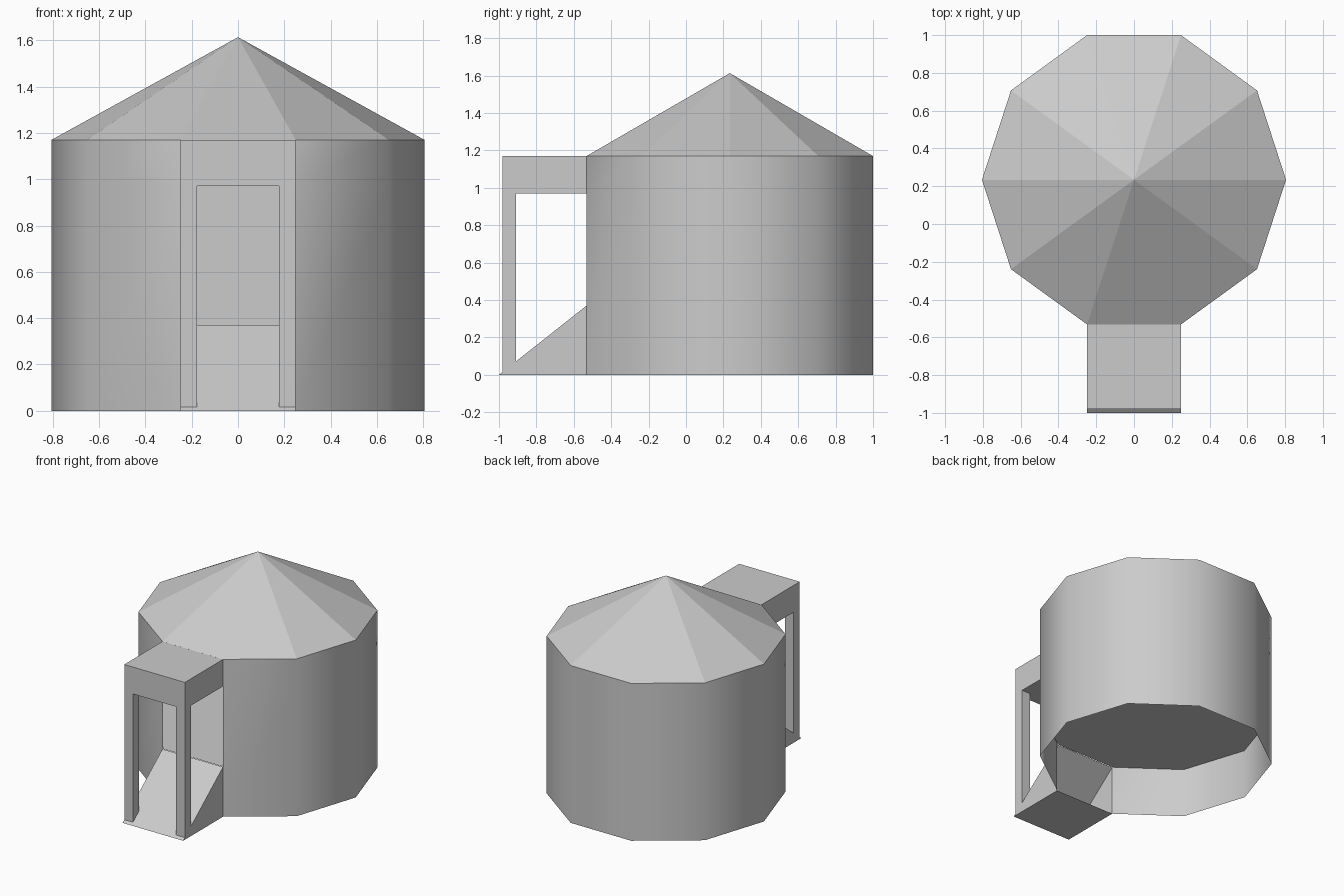
import bpy, bmesh
from math import cos, sin, pi, radians

if "Cube" in bpy.data.objects:
    bpy.data.objects.remove(bpy.data.objects["Cube"])

SIDES, RADIUS, CENTRE_Y = 10, 0.805, 0.234
EAVES, APEX, FLOOR, CEILING, LINTEL = 1.17, 1.613, 0.37, 1.0, 0.97
HALF, WALL_Y = 0.249, -0.532          # porch half width, entrance wall
TOE_Y, PORCH_Y, POST_Y = -1.0, -0.98, -0.91
FRONT = 7                             # index of the side facing the porch

plaster = bpy.data.materials.new("light_grey")
plaster.use_nodes = True
grey = (0.6, 0.6, 0.6, 1)
plaster.diffuse_color = grey
plaster.node_tree.nodes["Principled BSDF"].inputs["Base Color"].default_value = grey


def add_object(name, bm, smooth=False):
    mesh = bpy.data.meshes.new(name)
    bm.to_mesh(mesh)
    bm.free()
    mesh.materials.append(plaster)
    ob = bpy.data.objects.new(name, mesh)
    bpy.context.collection.objects.link(ob)
    if smooth:
        bpy.ops.object.select_all(action="DESELECT")
        ob.select_set(True)
        bpy.context.view_layer.objects.active = ob
        bpy.ops.object.shade_smooth_by_angle(angle=radians(40))
    return ob


def ring(bm, z, radius=RADIUS):
    return [bm.verts.new((radius * cos(2 * pi * i / SIDES),
                          CENTRE_Y + radius * sin(2 * pi * i / SIDES), z))
            for i in range(SIDES)]


def extruded_profile(name, profile, x0, x1, open_edge=None):
    """Side profile of (y, z) points drawn out along x."""
    bm = bmesh.new()
    a, b = [[bm.verts.new((x, y, z)) for y, z in profile] for x in (x0, x1)]
    bm.faces.new(a)
    bm.faces.new(b[::-1])
    for i in range(len(a)):
        j = (i + 1) % len(a)
        if i != open_edge:
            bm.faces.new((a[j], a[i], b[i], b[j]))
    bmesh.ops.recalc_face_normals(bm, faces=bm.faces)
    return add_object(name, bm)


# Outer walls, open at the entrance up to the lintel
bm = bmesh.new()
low, mid, high = ring(bm, 0), ring(bm, LINTEL), ring(bm, EAVES)
for i in range(SIDES):
    j = (i + 1) % SIDES
    if i == FRONT:
        bm.faces.new((mid[i], mid[j], high[j], high[i]))
    else:
        bm.faces.new((low[i], low[j], mid[j], mid[i]))
        bm.faces.new((mid[i], mid[j], high[j], high[i]))
add_object("outer_walls", bm, smooth=True)

# Room lining with raised floor and ceiling, facing inward
bm = bmesh.new()
inner = RADIUS - 0.004
low, high = ring(bm, FLOOR, inner), ring(bm, CEILING, inner)
for i in range(SIDES):
    j = (i + 1) % SIDES
    if i != FRONT:
        bm.faces.new((low[j], low[i], high[i], high[j]))
bm.faces.new(low)
bm.faces.new(high[::-1])
add_object("room_interior", bm)

# Faceted conical roof
bm = bmesh.new()
eaves = ring(bm, EAVES)
tip = bm.verts.new((0, CENTRE_Y, APEX))
for i in range(SIDES):
    bm.faces.new((eaves[i], eaves[(i + 1) % SIDES], tip))
add_object("roof", bm)

# Entrance ramp, a wedge left open where it meets the hollow base
extruded_profile("ramp", [(TOE_Y, 0), (WALL_Y, 0), (WALL_Y, FLOOR)],
                 -HALF, HALF, open_edge=1)

# Flat porch roof
extruded_profile("porch_roof", [(PORCH_Y, LINTEL), (WALL_Y, LINTEL),
                                (WALL_Y, EAVES), (PORCH_Y, EAVES)], -HALF, HALF)


# Porch posts standing on the ramp slope
def slope(y):
    return FLOOR * (y - TOE_Y) / (WALL_Y - TOE_Y)


for name, side in (("left_post", 1), ("right_post", -1)):
    extruded_profile(name, [(PORCH_Y, slope(PORCH_Y)), (POST_Y, slope(POST_Y)),
                            (POST_Y, LINTEL), (PORCH_Y, LINTEL)],
                     side * 0.178, side * HALF)
